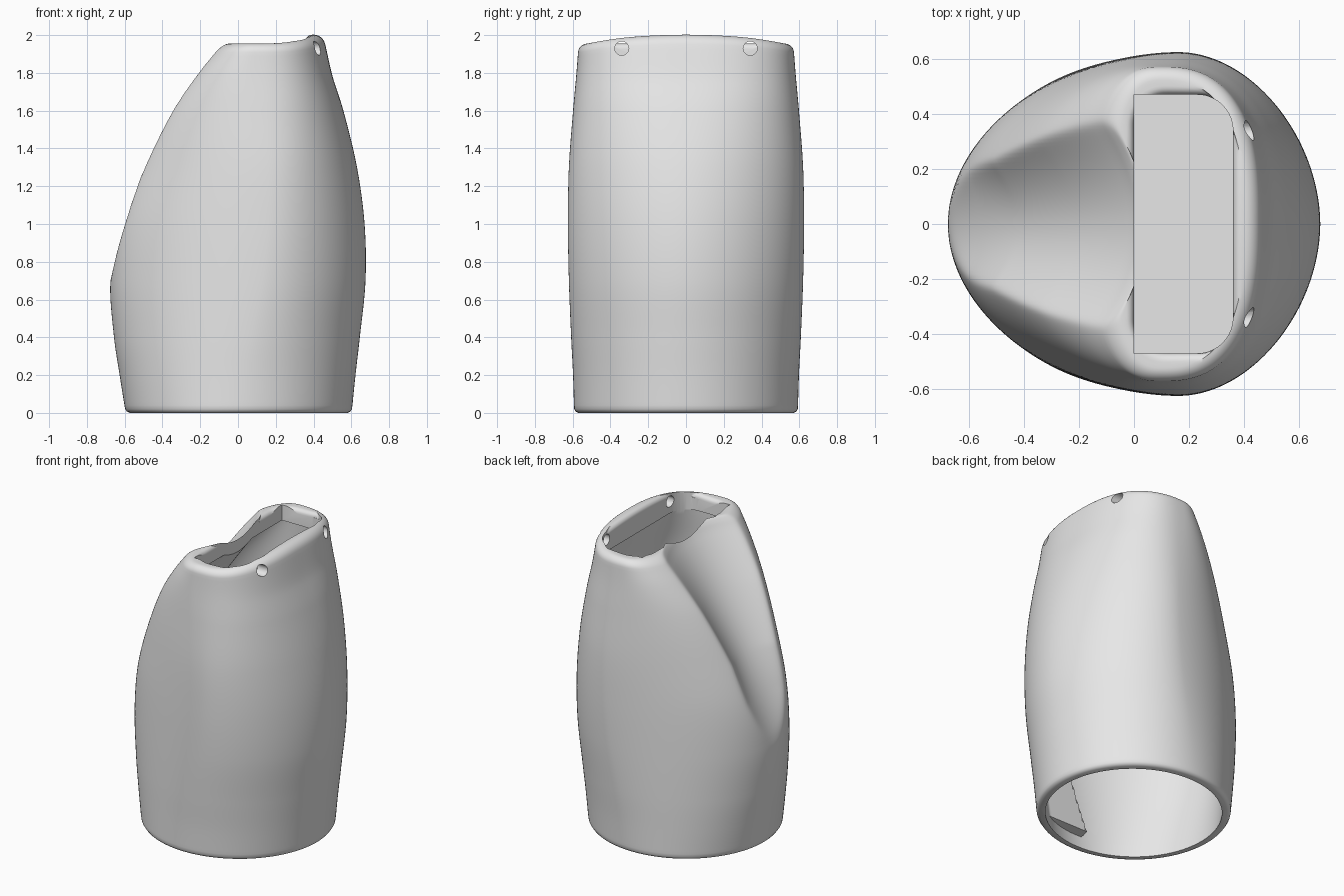
import bpy, bmesh, math

if "Cube" in bpy.data.objects:
    bpy.data.objects.remove(bpy.data.objects["Cube"])

SEG = 240
# body stations: z, left x, right x, half depth y, x of widest point, roundness exponent
ROWS = [
    (0.00, -.595, .602, .592, .00, 2.0),
    (0.20, -.627, .622, .598, .03, 1.98),
    (0.40, -.657, .645, .608, .07, 1.94),
    (0.70, -.680, .675, .620, .13, 1.9),
    (1.00, -.655, .670, .625, .16, 1.9),
    (1.30, -.560, .630, .620, .16, 1.98),
    (1.60, -.415, .558, .598, .13, 2.2),
    (1.80, -.265, .494, .580, .10, 2.45),
    (1.96, -.120, .447, .568, .10, 2.6),
]
GROOVE = [(0.0, 1.3), (1.0, 1.4), (1.25, 1.9), (1.6, 1.5), (1.94, .93), (2.1, .9)]


def station(z):
    """Smooth interpolation of the body stations."""
    z = max(0, min(1.96, z))
    i = max(k for k in range(len(ROWS) - 1) if ROWS[k][0] <= z)
    p1, p2 = ROWS[i], ROWS[i + 1]
    p0, p3 = ROWS[max(i - 1, 0)], ROWS[min(i + 2, len(ROWS) - 1)]
    h = p2[0] - p1[0]
    t = (z - p1[0]) / h
    out = []
    for j in range(1, 6):
        m1 = (p2[j] - p0[j]) / (p2[0] - p0[0]) * h
        m2 = (p3[j] - p1[j]) / (p3[0] - p1[0]) * h
        out.append((2*t**3 - 3*t*t + 1) * p1[j] + (t**3 - 2*t*t + t) * m1
                   + (3*t*t - 2*t**3) * p2[j] + (t**3 - t*t) * m2)
    return out


def groove_x(y, z):
    """Slanted trough on the left side of the body."""
    u = 1.9 - z
    floor = -.58 * u - (.14 * u * (1.17 - u) if 0 < u < 1.17 else 0)
    for (z0, k0), (z1, k1) in zip(GROOVE, GROOVE[1:]):
        if z0 <= z <= z1:
            return floor - (k0 + (k1 - k0) * (z - z0) / (z1 - z0)) * y * y


def step(t):
    t = max(0, min(1, t))
    return t * t * (3 - 2 * t)


def raised(x, y, z):
    """Arched raised edge on the right of the top."""
    return step((z - 1.75) / .2) * .047 * step((x - .12) / .26) * (1 - (y / .57) ** 2)


def opening_distance(x, y):
    qx, qy = abs(x - .18) - .18 + .12, abs(y) - .47 + .12
    return math.hypot(max(qx, 0), max(qy, 0)) + min(max(qx, qy), 0) - .12


def lip_drop(x, y, f=.03):
    """Rounding of the rim towards the opening."""
    d = max(0, min(f, opening_distance(x, y)))
    return f - math.sqrt(max(0, f * f - (f - d) ** 2))


def ring(z, inset=0.0, groove_inset=None):
    l, r, b, c, n = station(z)
    l, r, b = l + inset, r - inset, b - inset
    gi = inset * .3 if groove_inset is None else groove_inset
    pts = []
    for i in range(SEG):
        a = 2 * math.pi * i / SEG
        ca, sa = math.cos(a), math.sin(a)
        x = c + math.copysign(abs(ca) ** (2 / n), ca) * (r - c if ca > 0 else c - l)
        y = b * math.copysign(abs(sa) ** (2 / n), sa)
        if ca < 0:
            g, e = groove_x(y, z) + gi, .022
            x = .5 * (x + g + math.sqrt((x - g) ** 2 + e * e))   # softened ridge
            x = min(x, c)
        pts.append((x, y, z))
    return pts


def new_object(name, bm):
    bmesh.ops.recalc_face_normals(bm, faces=bm.faces[:])
    me = bpy.data.meshes.new(name)
    bm.to_mesh(me)
    bm.free()
    ob = bpy.data.objects.new(name, me)
    bpy.context.collection.objects.link(ob)
    return ob


def loft(name, rings):
    bm = bmesh.new()
    vs = [[bm.verts.new(p) for p in r] for r in rings]
    for a, b in zip(vs, vs[1:]):
        for i in range(len(a)):
            j = (i + 1) % len(a)
            bm.faces.new((a[i], a[j], b[j], b[i]))
    bm.faces.new(vs[0][::-1])
    bm.faces.new(vs[-1])
    return new_object(name, bm)


def prism(name, outline, z0, z1):
    return loft(name, [[(x, y, z) for x, y in outline] for z in (z0, z1)])


# outer body: rounded foot, lofted wall, rounded top rim
rings = [ring(0, .022), ring(.007, .008), ring(.02, .001)]
rings += [ring(.04 + (1.91 - .04) * i / 90) for i in range(91)]
for i in range(1, 8):
    a = math.pi / 2 * i / 7
    rings.append(ring(1.91 + .045 * math.sin(a), .045 * (1 - math.cos(a))))
edge = rings[-1]
rings = [[(x, y, z + raised(x, y, z)) for x, y, z in r] for r in rings]


def toward_middle(p, s):
    return (.18 + (p[0] - .18) * s, p[1] * s, p[2])


def opening_scale(p):
    """How far to shrink a rim point so that it lands on the opening."""
    lo, hi = 0, 1
    for _ in range(24):
        mid = (lo + hi) / 2
        q = toward_middle(p, mid)
        lo, hi = (lo, mid) if opening_distance(q[0], q[1]) > 0 else (mid, hi)
    return min(lo, .98)


# cap, with rings that follow the opening
scales = [opening_scale(p) for p in edge]
for t, m in [(.2, 1), (.4, 1), (.55, 1), (.7, 1), (.8, 1), (.9, 1), (.96, 1), (1, 1),
             (1, .97), (1, .8), (1, .5), (1, .2)]:
    cap = [toward_middle(p, (1 + (s - 1) * t) * m) for p, s in zip(edge, scales)]
    rings.append([(x, y, z + raised(x, y, z) - lip_drop(x, y)) for x, y, z in cap])
body = loft("hollow_body", rings)

# opening through the top lip: square corners on the left, rounded on the right
R = .13
arc = [(.36 - R + R * math.cos(a), .47 - R + R * math.sin(a))
       for a in [math.pi / 2 * i / 10 for i in range(11)]]
opening = [(0, -.47)] + [(x, -y) for x, y in arc[::-1]] + arc + [(0, .47)]
cutters = [prism("opening_cutter", opening, 1.7, 2.3)]


# hollow inside following the wall, with slanted side ribs near the foot
def inner(z):
    pts = ring(z, .053, .06)
    if .08 < z < 1.2:
        pts = [(x, max(-.47, min(.47, y)) if x > -.05 + .39 * z else y, z)
               for x, y, z in pts]
    return pts


lower = [inner(z) for z in (0, .079)]
lower = [[(x, y, -.1) for x, y, z in lower[0]]] + lower
lower += [inner(.081 + (.66 - .081) * i / 20) for i in range(21)]
cutters.append(loft("lower_hollow_cutter", lower))
cutters.append(loft("upper_hollow_cutter", [inner(.70 + (1.85 - .70) * i / 40) for i in range(41)]))

# two small pin holes through the right wall
for side in (-1, 1):
    bpy.ops.mesh.primitive_cylinder_add(vertices=32, radius=.037, depth=.3,
                                        location=(.45, side * .34, 1.93),
                                        rotation=(0, math.pi / 2, 0))
    cutters.append(bpy.context.object)

bpy.ops.object.select_all(action='DESELECT')
bpy.context.view_layer.objects.active = body
body.select_set(True)
for cut in cutters:
    cut.hide_render = True
    mod = body.modifiers.new("cut", 'BOOLEAN')
    mod.object, mod.operation, mod.solver = cut, 'DIFFERENCE', 'EXACT'
    bpy.ops.object.modifier_apply(modifier=mod.name)
    bpy.data.objects.remove(cut, do_unlink=True)

# one plain grey colour
grey = bpy.data.materials.new("light_grey")
grey.diffuse_color = (.8, .8, .8, 1)
grey.use_nodes = True
grey.node_tree.nodes["Principled BSDF"].inputs["Base Color"].default_value = grey.diffuse_color
body.data.materials.clear()
body.data.materials.append(grey)
bpy.ops.object.shade_smooth_by_angle(angle=math.radians(35))
